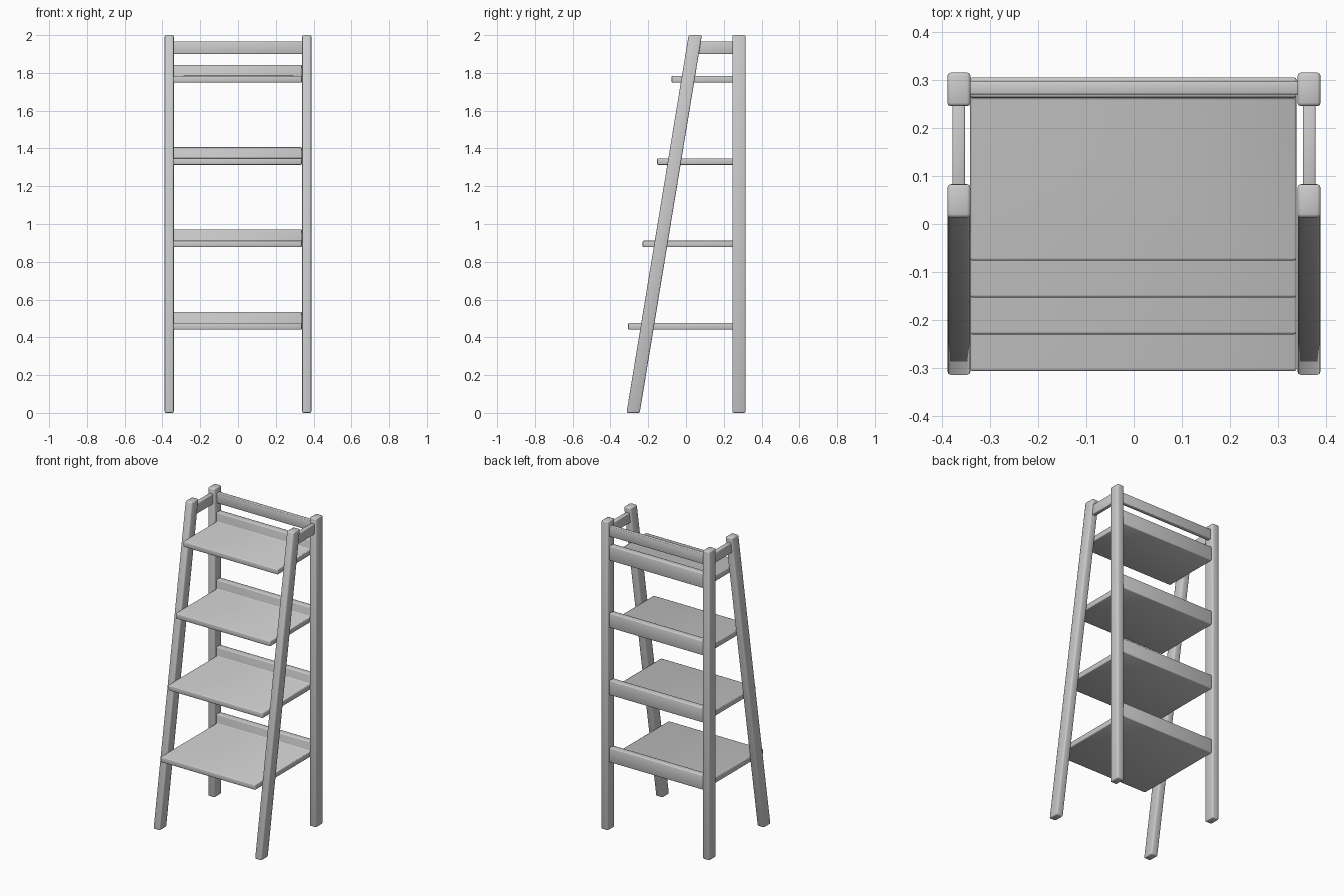
import bpy
import bmesh

cube = bpy.data.objects.get("Cube")
if cube:
    bpy.data.objects.remove(cube, do_unlink=True)

# One painted finish for the whole unit
paint = bpy.data.materials.new("grey_paint")
paint.use_nodes = True
GREY = (0.6, 0.6, 0.6, 1)
paint.diffuse_color = GREY
paint.node_tree.nodes["Principled BSDF"].inputs["Base Color"].default_value = GREY


def extrude_profile(name, points, x0, x1, bevel):
    """Side profile of (y, z) points extruded from x0 to x1, softly rounded and fully smooth."""
    bm = bmesh.new()
    face = bm.faces.new([bm.verts.new((x0, y, z)) for y, z in points])
    grown = bmesh.ops.extrude_face_region(bm, geom=[face])["geom"]
    verts = [v for v in grown if isinstance(v, bmesh.types.BMVert)]
    bmesh.ops.translate(bm, verts=verts, vec=(x1 - x0, 0, 0))
    bmesh.ops.recalc_face_normals(bm, faces=bm.faces)
    for f in bm.faces:
        f.smooth = True
    mesh = bpy.data.meshes.new(name)
    bm.to_mesh(mesh)
    bm.free()
    mesh.materials.append(paint)
    obj = bpy.data.objects.new(name, mesh)
    bpy.context.collection.objects.link(obj)
    mod = obj.modifiers.new("rounded_edges", "BEVEL")
    mod.width = bevel
    mod.segments = 2


def rect(y0, y1, z0, z1):
    return [(y0, z0), (y1, z0), (y1, z1), (y0, z1)]


# Uprights and short top side rails, one set per side
LEANING = [(-0.315, 0), (-0.245, 0), (0.084, 2), (0.014, 2)]
for side, s in (("left", 1), ("right", -1)):
    extrude_profile(f"{side}_back_post", rect(0.245, 0.315, 0, 2), s * 0.34, s * 0.388, 0.007)
    extrude_profile(f"{side}_front_leg", LEANING, s * 0.34, s * 0.388, 0.007)
    extrude_profile(f"{side}_top_rail", rect(0.05, 0.255, 1.9, 1.966), s * 0.351, s * 0.378, 0.004)

# Rail joining the back posts
extrude_profile("back_top_rail", rect(0.269, 0.297, 1.9, 1.966), -0.345, 0.345, 0.004)

# Shelves with a raised back lip, each shallower than the one below
for i in range(4):
    front = -0.306 + i * 0.0767
    z = 0.441 + i * 0.436
    outline = [(front, z), (0.305, z), (0.305, z + 0.094), (0.263, z + 0.094),
               (0.263, z + 0.035), (front, z + 0.035)]
    extrude_profile(f"shelf_{i + 1}", outline, -0.341, 0.338, 0.005)
